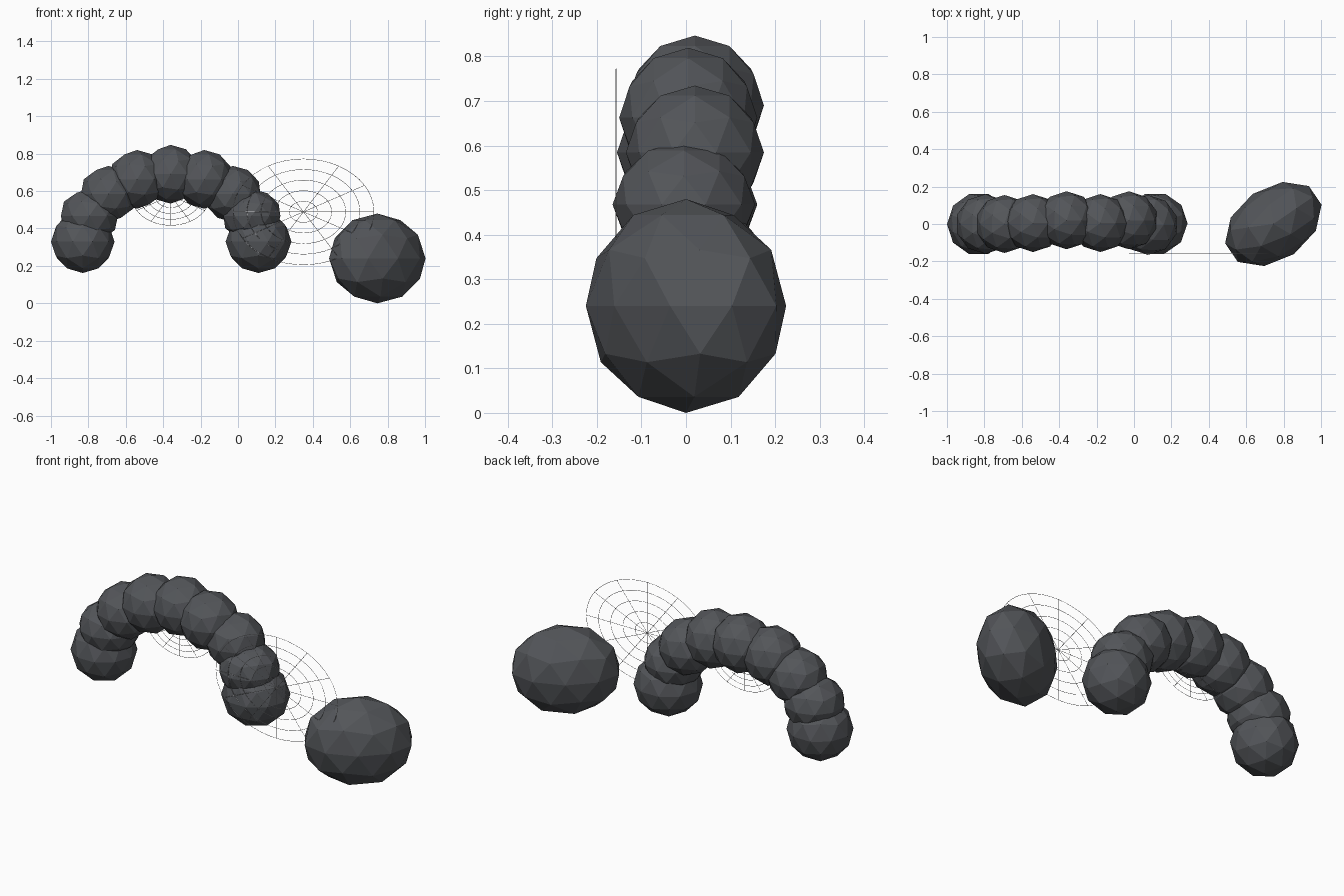
import bpy
from math import sin, cos, pi, tau

if "Cube" in bpy.data.objects:
    bpy.data.objects.remove(bpy.data.objects["Cube"], do_unlink=True)


def material(name, rgb):
    mat = bpy.data.materials.new(name)
    mat.use_nodes = True
    mat.diffuse_color = (*rgb, 1)
    mat.node_tree.nodes["Principled BSDF"].inputs["Base Color"].default_value = (*rgb, 1)
    return mat


STONE = material("slate_grey", (0.086, 0.091, 0.1))
THREAD = material("pale_silk", (0.6, 0.6, 0.62))


def rock(name, location, size, turn):
    """Faceted stone: a coarse icosphere, scaled and turned about z."""
    bpy.ops.mesh.primitive_ico_sphere_add(subdivisions=2, radius=1,
                                          location=location, rotation=(0, 0, turn))
    obj = bpy.context.object
    obj.name = name
    obj.scale = size
    obj.data.materials.append(STONE)


def web(name, center, width, height, rings=5, spokes=12, thickness=0.0011):
    """Upright web of concentric elliptical rings and radial spokes."""
    curve = bpy.data.curves.new(name, "CURVE")
    curve.dimensions = "3D"
    curve.bevel_depth = thickness
    curve.bevel_resolution = 0

    def strand(points, closed):
        spline = curve.splines.new("POLY")
        spline.points.add(len(points) - 1)
        for point, co in zip(spline.points, points):
            point.co = (*co, 1)
        spline.use_cyclic_u = closed

    def at(angle, reach):
        return (width * reach * cos(angle), 0, height * reach * sin(angle))

    segments = 48
    for k in range(1, rings + 1):
        strand([at(tau * s / segments, k / rings) for s in range(segments)], True)
    for s in range(spokes // 2):
        angle = tau * s / spokes
        strand([at(angle, -1), at(angle, 1)], False)

    obj = bpy.data.objects.new(name, curve)
    obj.location = center
    bpy.context.collection.objects.link(obj)
    curve.materials.append(THREAD)
    bpy.ops.object.select_all(action="DESELECT")
    obj.select_set(True)
    bpy.context.view_layer.objects.active = obj
    bpy.ops.object.convert(target="MESH")


# Arch of overlapping stones along a half ellipse, the two feet turned outwards
widths = [0.17, 0.16, 0.155, 0.155, 0.155, 0.155, 0.155, 0.16, 0.177]
heights = [0.168, 0.145, 0.15, 0.157, 0.157, 0.157, 0.15, 0.142, 0.168]
offsets = [0, 0, 0, 0.005, 0.02, 0.005, 0.02, -0.005, 0]
for i, (w, h, y) in enumerate(zip(widths, heights, offsets)):
    a = pi * (1 - i / 8)
    rock(f"arch_stone_{i + 1}", (-0.36 + 0.47 * cos(a), y, 0.33 + 0.36 * sin(a)),
         (w, min(w, 0.168), h), pi / 10 if i in (0, 8) else 0)

# Boulder lying beside the arch
rock("boulder", (0.745, 0, 0.24), (0.285, 0.195, 0.24), 0.6)

# Webs: a large one beside the arch and a small one under its crown
web("large_web", (0.35, -0.157, 0.489), 0.377, 0.283)
web("small_web", (-0.36, 0, 0.575), 0.21, 0.158)
